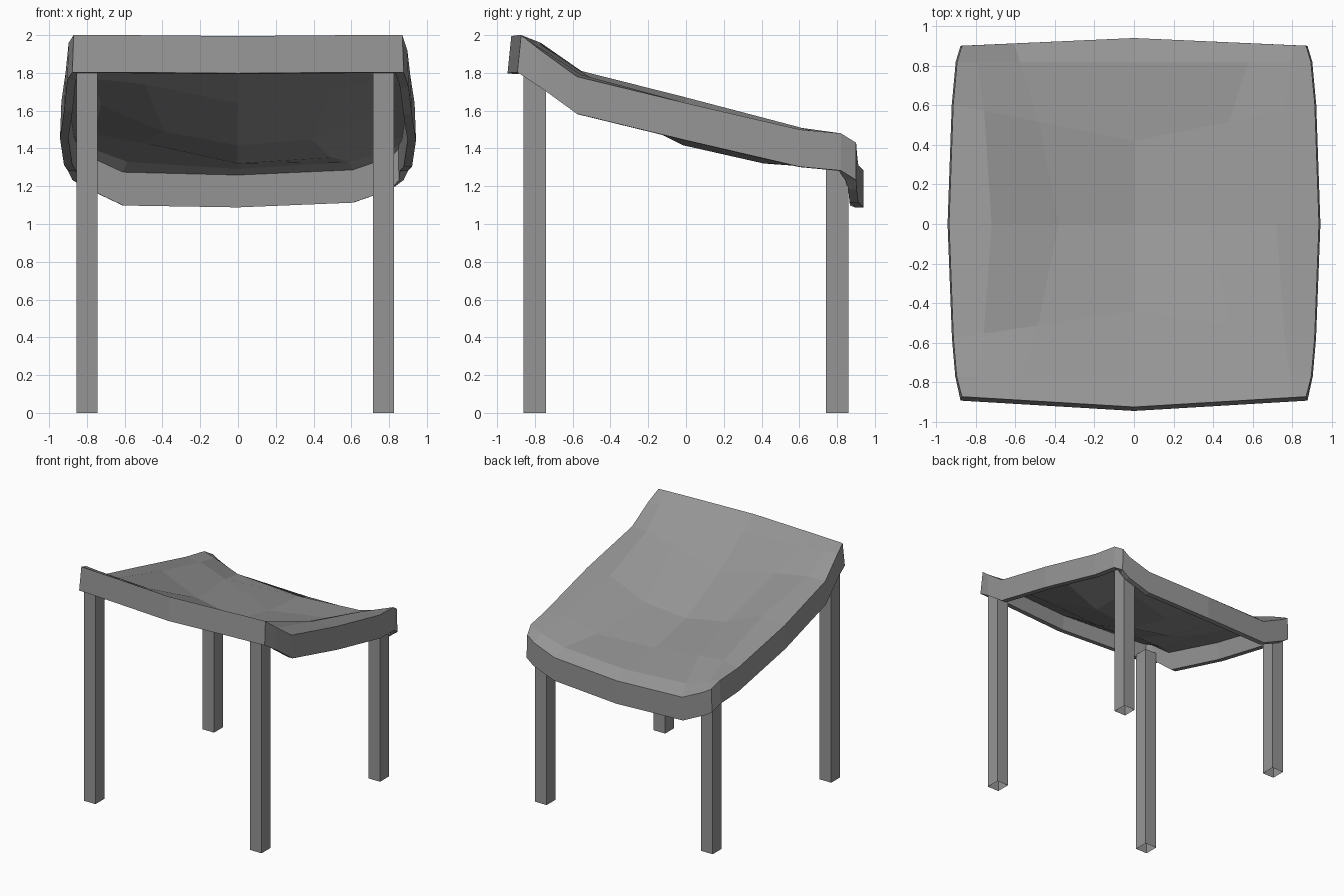
import bpy
import bmesh

cube = bpy.data.objects.get("Cube")
if cube:
    bpy.data.objects.remove(cube, do_unlink=True)

grey = bpy.data.materials.new("plain grey")
grey.use_nodes = True
colour = (0.3, 0.3, 0.3, 1)
grey.diffuse_color = colour
grey.node_tree.nodes["Principled BSDF"].inputs["Base Color"].default_value = colour


def make_object(name, bm):
    mesh = bpy.data.meshes.new(name)
    bm.to_mesh(mesh)
    bm.free()
    mesh.materials.append(grey)
    obj = bpy.data.objects.new(name, mesh)
    bpy.context.collection.objects.link(obj)
    return obj


# Sagging seat surface: one row of heights per depth, right side to left side.
# Each row is (depth at the middle, bend towards the sides, heights).
ROWS = (
    (-0.925, 0.06, (2.0, 2.0, 2.0, 1.995, 2.0, 2.0, 2.0)),
    (-0.77, 0, (1.96, 1.95, 1.93, 1.90, 1.92, 1.93, 1.92)),
    (-0.44, -0.15, (1.80, 1.81, 1.78, 1.68, 1.76, 1.79, 1.78)),
    (0, 0, (1.65, 1.67, 1.53, 1.46, 1.49, 1.63, 1.64)),
    (0.42, 0.2, (1.51, 1.52, 1.47, 1.365, 1.395, 1.50, 1.50)),
    (0.82, 0, (1.48, 1.45, 1.37, 1.335, 1.37, 1.43, 1.48)),
    (0.94, -0.045, (1.43, 1.39, 1.295, 1.285, 1.31, 1.38, 1.43)),
)


def column_x(i, y, end):
    """Columns pinch together at the waist; the outer sides bow outwards."""
    side = 0.87 if end else 0.935 - 0.05 * abs(y)
    x = (0, 0.38 + 0.24 * abs(y), 0.72 + 0.09 * abs(y), side)[abs(i)]
    return x if i > 0 else -x


bm = bmesh.new()
grid = []
for j, (middle, bend, heights) in enumerate(ROWS):
    row = []
    for i, z in enumerate(heights, -3):
        x = column_x(i, middle, j in (0, 6))
        row.append(bm.verts.new((x, middle + bend * abs(x), z)))
    grid.append(row)
for near, far in zip(grid, grid[1:]):
    for i in range(6):
        bm.faces.new((near[i], near[i + 1], far[i + 1], far[i]))

# Rim hanging from the edge, flared at the front
border = [e for e in bm.edges if e.is_boundary]
result = bmesh.ops.extrude_edge_only(bm, edges=border)["geom"]
for v in (g for g in result if isinstance(g, bmesh.types.BMVert)):
    v.co.z -= 0.197
    v.co.x *= 1.008
    if v.co.y < -0.8:
        v.co.y -= 0.02
bmesh.ops.recalc_face_normals(bm, faces=bm.faces[:])
bm.faces.ensure_lookup_table()
if bm.faces[0].normal.z < 0:
    bmesh.ops.reverse_faces(bm, faces=bm.faces[:])
seat = make_object("seat", bm)
shell = seat.modifiers.new("shell thickness", "SOLIDIFY")
shell.thickness = 0.045
shell.offset = -1
shell.use_even_offset = True

# Square legs, open underneath
for end, y, height in (("front", -0.8, 1.82), ("back", 0.8, 1.36)):
    for side, x in (("right", -0.8), ("left", 0.77)):
        bm = bmesh.new()
        bmesh.ops.create_cube(bm, size=1)
        base = [f for f in bm.faces if f.normal.z < -0.5]
        bmesh.ops.delete(bm, geom=base, context="FACES_ONLY")
        for v in bm.verts:
            v.co = (x + v.co.x * 0.11, y + v.co.y * 0.12, (v.co.z + 0.5) * height)
        make_object(f"{end}_{side}_leg", bm)
